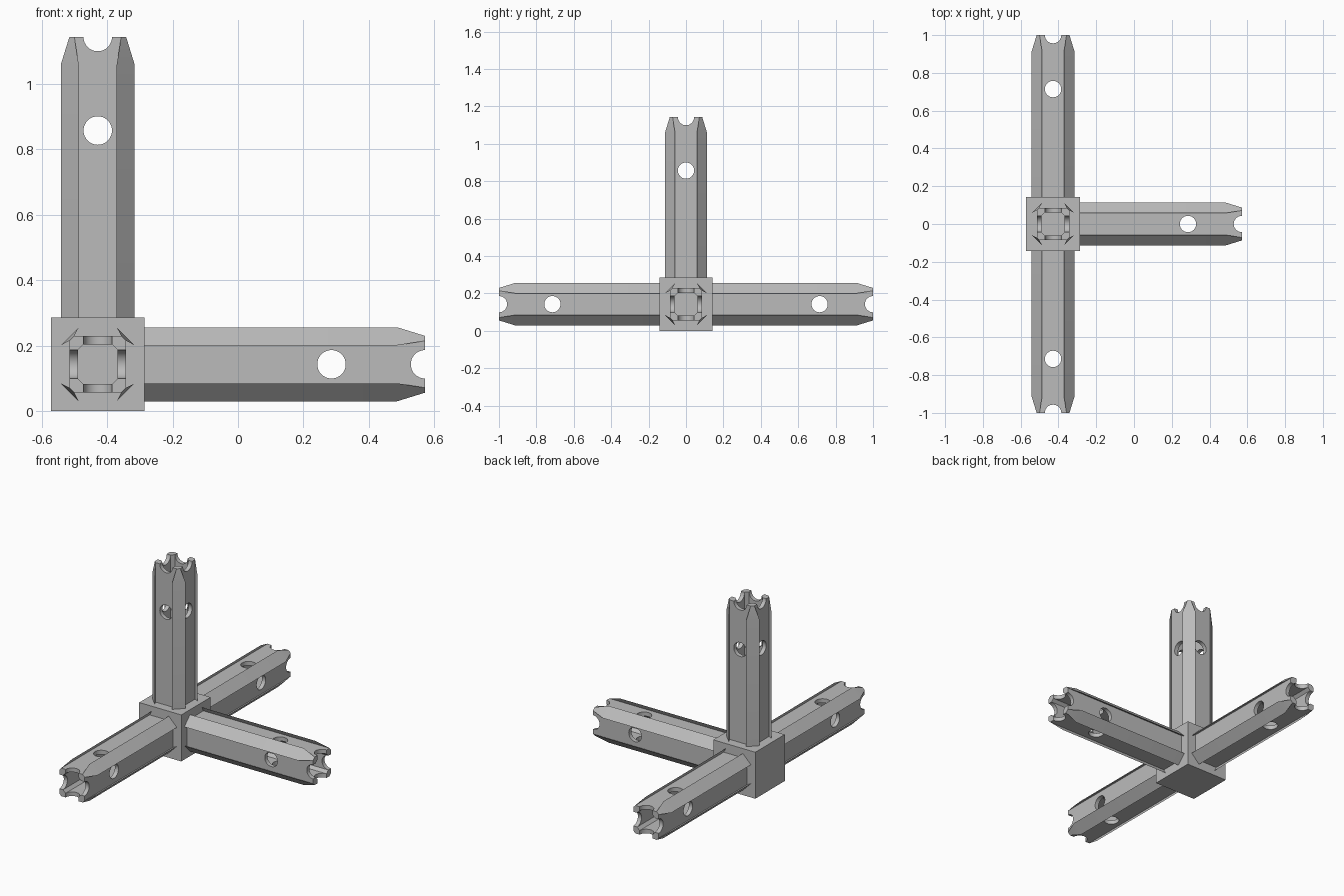
import bpy, bmesh, math
from mathutils import Matrix, Vector

cube = bpy.data.objects.get("Cube")
if cube:
    bpy.data.objects.remove(cube, do_unlink=True)

HUB = 2 / 7                      # edge length of the hub block
CENTRE = Vector((-1.5 * HUB, 0, HUB / 2))
WALL, WALL_EDGE = 0.086, 0.072   # tube face distance and where each rib meets it
RIB, RIB_EDGE = 0.113, 0.058     # outer corner of each rib
BORE, BORE_EDGE = 0.061, 0.044
HOLE_RADIUS = 0.0435
TAPER_START = 0.915

grey = bpy.data.materials.new("mid_grey")
grey.use_nodes = True
colour = (0.5, 0.5, 0.5, 1)
grey.diffuse_color = colour
grey.node_tree.nodes["Principled BSDF"].inputs["Base Color"].default_value = colour


def add_object(name, bm):
    bmesh.ops.recalc_face_normals(bm, faces=bm.faces)
    mesh = bpy.data.meshes.new(name)
    bm.to_mesh(mesh)
    bm.free()
    mesh.materials.append(grey)
    ob = bpy.data.objects.new(name, mesh)
    bpy.context.collection.objects.link(ob)
    return ob


def four_fold(points):
    """Repeat a corner profile around the arm's axis."""
    return [(Matrix.Rotation(i * math.pi / 2, 2) @ Vector(p))
            for i in range(4) for p in points]


def loft(name, sections):
    """Skin equal-sized (height, profile) sections and cap the ends."""
    bm = bmesh.new()
    rings = [[bm.verts.new((p.x, p.y, h)) for p in prof] for h, prof in sections]
    for low, high in zip(rings, rings[1:]):
        for i in range(len(low)):
            j = (i + 1) % len(low)
            bm.faces.new((low[i], low[j], high[j], high[i]))
    bm.faces.new(rings[0][::-1])
    bm.faces.new(rings[-1])
    return add_object(name, bm)


def rib_profile(height):
    """Tube corner with a flared rib; height 1 is full, 0 is flush."""
    base = Vector((WALL, WALL_EDGE))
    tip = base.lerp(Vector((RIB, RIB_EDGE)), height)
    return four_fold([base, tip, tip.yx, base.yx])


# Ribbed arm along z, with ribs fading out at the tip
full = rib_profile(1)
arm = loft("upper_arm", [(HUB / 2 - 0.01, full), (TAPER_START, full),
                         (1, rib_profile(0.03))])

# Cutters: central bore, cross holes and half-round tip notches
bore = four_fold([(BORE, BORE_EDGE), (BORE_EDGE, BORE)])
cutters = [loft("bore_cutter", [(0.05, bore), (1.1, bore)])]
for height in (1 - HUB, 1):
    for axis in "XY":
        bm = bmesh.new()
        bmesh.ops.create_cone(
            bm, cap_ends=True, segments=32, radius1=HOLE_RADIUS,
            radius2=HOLE_RADIUS, depth=0.4,
            matrix=Matrix.Translation((0, 0, height))
            @ Matrix.Rotation(math.pi / 2, 4, axis))
        cutters.append(add_object("hole_cutter", bm))
for cutter in cutters:
    cutter.hide_render = True
    cut = arm.modifiers.new("cut", "BOOLEAN")
    cut.operation, cut.solver, cut.object = "DIFFERENCE", "EXACT", cutter

# Keep the cut mesh and drop the cutters
bpy.context.view_layer.update()
graph = bpy.context.evaluated_depsgraph_get()
arm_mesh = bpy.data.meshes.new_from_object(arm.evaluated_get(graph))
arm.modifiers.clear()
arm.data = arm_mesh
for cutter in cutters:
    bpy.data.objects.remove(cutter, do_unlink=True)
arm_mesh.materials.clear()
arm_mesh.materials.append(grey)
arm_mesh.shade_smooth()
arm_mesh.set_sharp_from_angle(angle=math.radians(20))

# Place the four arms around the hub
arm.location = CENTRE
for name, axis, angle in (("front_arm", "X", 90), ("back_arm", "X", -90),
                          ("left_arm", "Y", 90)):
    copy = bpy.data.objects.new(name, arm_mesh)
    bpy.context.collection.objects.link(copy)
    copy.matrix_world = (Matrix.Translation(CENTRE)
                         @ Matrix.Rotation(math.radians(angle), 4, axis))

# Hub block
bm = bmesh.new()
bmesh.ops.create_cube(bm, size=HUB)
hub = add_object("hub_block", bm)
hub.location = CENTRE
